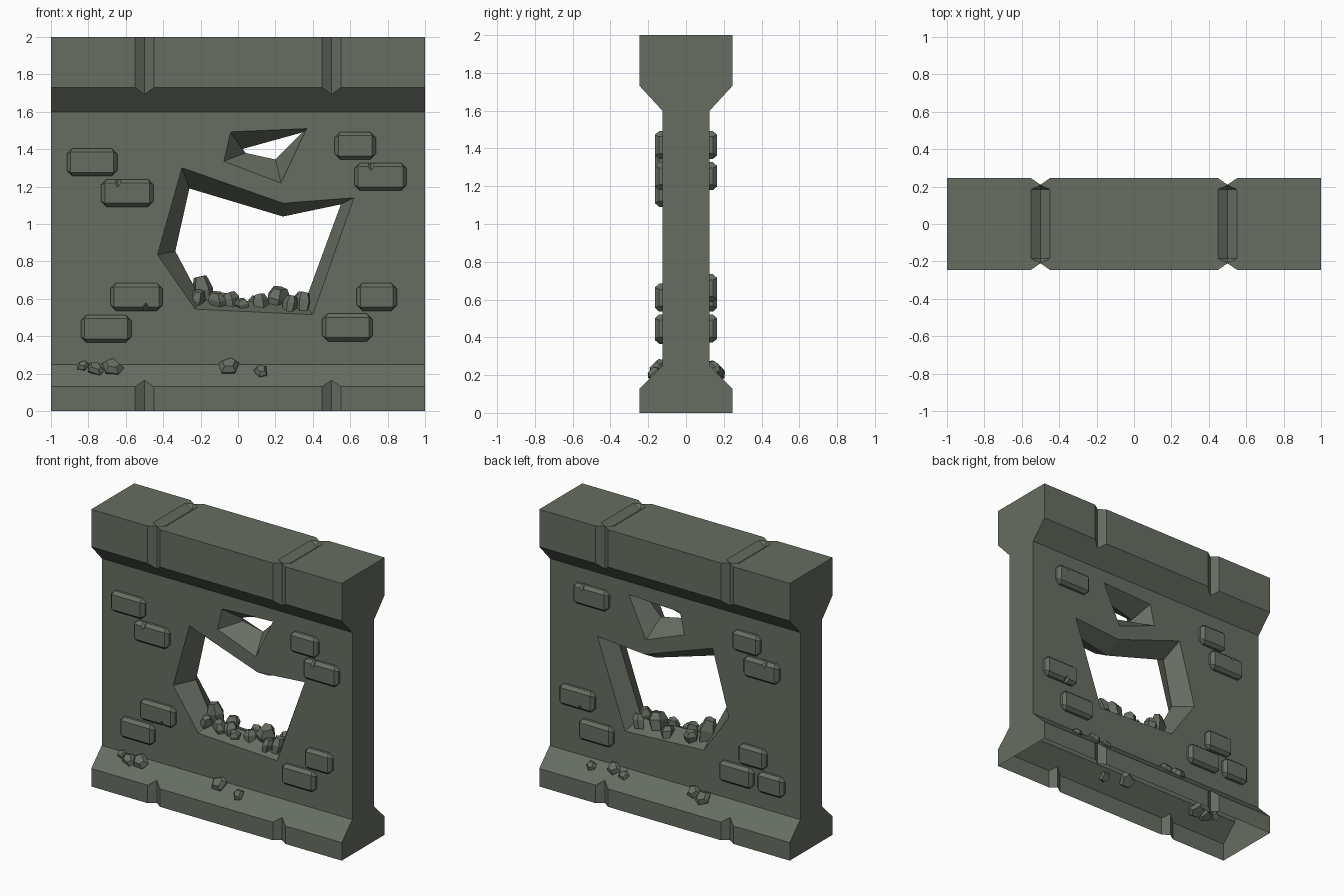
import bpy, bmesh, math, random
from mathutils import Vector

if "Cube" in bpy.data.objects:
    bpy.data.objects.remove(bpy.data.objects["Cube"])

random.seed(4)
stone_mat = bpy.data.materials.new("mossy grey stone")
stone_mat.diffuse_color = (0.135, 0.155, 0.122, 1)
stone_mat.use_nodes = True
stone_mat.node_tree.nodes["Principled BSDF"].inputs["Base Color"].default_value = stone_mat.diffuse_color


def make_object(name, bm):
    bmesh.ops.recalc_face_normals(bm, faces=bm.faces)
    me = bpy.data.meshes.new(name)
    bm.to_mesh(me)
    bm.free()
    me.materials.append(stone_mat)
    ob = bpy.data.objects.new(name, me)
    bpy.context.collection.objects.link(ob)
    return ob


def hull(bm, points):
    vs = [bm.verts.new(p) for p in points]
    res = bmesh.ops.convex_hull(bm, input=vs)
    junk = {v for v in res["geom_interior"] + res["geom_unused"]
            if isinstance(v, bmesh.types.BMVert)}
    if junk:
        bmesh.ops.delete(bm, geom=list(junk), context='VERTS')


def loft(bm, rings):
    rows = [[bm.verts.new(p) for p in r] for r in rings]
    n = len(rows[0])
    for a, b in zip(rows, rows[1:]):
        for i in range(n):
            j = (i + 1) % n
            bm.faces.new((a[i], a[j], b[j], b[i]))
    bm.faces.new(rows[0])
    bm.faces.new(rows[-1][::-1])


def cut(ob, cutter):
    cutter.hide_render = True
    mod = ob.modifiers.new("cut", 'BOOLEAN')
    mod.operation, mod.solver, mod.object = 'DIFFERENCE', 'EXACT', cutter
    dg = bpy.context.evaluated_depsgraph_get()
    me = bpy.data.meshes.new_from_object(ob.evaluated_get(dg))
    ob.modifiers.clear()
    ob.data = me
    bpy.data.objects.remove(cutter)


# Wall slab with a sloped plinth and a heavier coping
half = [(0.245, 0), (0.245, 0.13), (0.125, 0.25), (0.125, 1.6), (0.245, 1.73), (0.245, 2)]
profile = half + [(-y, z) for y, z in reversed(half)]
bm = bmesh.new()
loft(bm, [[(x, y, z) for y, z in profile] for x in (-1, 1)])
wall = make_object("wall", bm)

# Joint grooves in plinth and coping
bm = bmesh.new()
for x in (-0.5, 0.5):
    for s in (-1, 1):
        hull(bm, [(x + dx, s * y, z) for z in (-0.1, 2.1)
                  for dx, y in ((0, 0.21), (0.1, 0.28), (-0.1, 0.28))])
cut(wall, make_object("joint_cutter", bm))
bm = bmesh.new()
for x in (-0.5, 0.5):
    pts = []
    for s in (-1, 1):
        pts += [(x, s * 0.185, 1.965), (x, s * 0.208, 2), (x, s * 0.208, 2.05)]
        pts += [(x + d, s * 0.185, z) for d in (-0.05, 0.05) for z in (2, 2.05)]
    hull(bm, pts)
cut(wall, make_object("top_joint_cutter", bm))

# Broken openings, narrowest at mid thickness
big_out = [(-0.30, 1.30), (0.245, 1.11), (0.62, 1.14), (0.40, 0.515), (-0.23, 0.545), (-0.43, 0.835)]
big_in = [(-0.26, 1.19), (0.24, 1.04), (0.55, 1.105), (0.355, 0.575), (-0.20, 0.60), (-0.335, 0.855)]
small_out = [(-0.04, 1.49), (0.37, 1.51), (0.23, 1.22), (-0.075, 1.335)]
small_in = [(0.02, 1.40), (0.345, 1.49), (0.20, 1.345), (0.04, 1.38)]
bm = bmesh.new()
for outer, inner in ((big_out, big_in), (small_out, small_in)):
    rings = []
    for y in (-0.13, 0, 0.13):
        t = abs(y) / 0.125
        rings.append([(i[0] + (o[0] - i[0]) * t, y, i[1] + (o[1] - i[1]) * t)
                      for o, i in zip(outer, inner)])
    loft(bm, rings)
cut(wall, make_object("opening_cutter", bm))

# The underside is open
bm = bmesh.new()
bm.from_mesh(wall.data)
under = [f for f in bm.faces if f.calc_center_median().z < 0.001]
bmesh.ops.delete(bm, geom=under, context='FACES')
bm.to_mesh(wall.data)
bm.free()


# Raised bricks: side, centre x, centre z, width, chip offset x, chip edge (1 top, -1 bottom)
def brick(side, x, z, w, chip_x=0, chip=0):
    a, b, c = w / 2, 0.074, 0.03
    octagon = [(sx * p, sz * q) for sx in (-1, 1) for sz in (-1, 1)
               for p, q in ((a - c, b), (a, b - c))]
    pts = [(x + p, side * y, z + q) for y in (0.118, 0.142) for p, q in octagon]
    pts += [(x + sx * (a - 0.02), side * 0.165, z + sz * (b - 0.02))
            for sx in (-1, 1) for sz in (-1, 1)]
    bm = bmesh.new()
    hull(bm, pts)
    bmesh.ops.dissolve_limit(bm, angle_limit=0.01, verts=bm.verts, edges=bm.edges)
    ob = make_object("brick", bm)
    if chip:
        bm = bmesh.new()
        e = z + chip * b
        hull(bm, [(x + chip_x - 0.045, side * 0.18, e), (x + chip_x + 0.045, side * 0.18, e),
                  (x + chip_x, side * 0.18, e - chip * 0.06), (x + chip_x, side * 0.13, e),
                  (x + chip_x, side * 0.16, e + chip * 0.05)])
        cut(ob, make_object("chip_cutter", bm))


for b in [(-1, -0.78, 1.33, 0.27), (-1, -0.592, 1.165, 0.28, -0.05, 1),
          (-1, -0.543, 0.61, 0.28, 0.05, -1), (-1, -0.705, 0.44, 0.27),
          (-1, 0.627, 1.418, 0.22), (-1, 0.762, 1.253, 0.28, -0.05, 1),
          (-1, 0.742, 0.61, 0.215), (-1, 0.585, 0.447, 0.27),
          (1, 0.66, 1.418, 0.28, 0.06, 1), (1, 0.77, 0.66, 0.28, -0.04, -1),
          (1, 0.62, 0.447, 0.27), (1, -0.58, 1.418, 0.22),
          (1, -0.70, 1.253, 0.28, -0.04, 1), (1, -0.63, 0.61, 0.22),
          (1, -0.50, 0.447, 0.27), (1, -0.776, 0.447, 0.21)]:
    brick(*b)


# Loose rubble: faceted five-sided chunks
def chunk(bm, loc, r, h, up):
    rot = Vector(up).to_track_quat('Z', 'Y')
    start = random.uniform(0, 6.28)
    angles = [start + 2 * math.pi * i / 5 + random.uniform(-0.25, 0.25) for i in range(5)]
    tilt = random.uniform(-0.2, 0.2)
    pts = []
    for k, z in ((0.8, -0.5), (1, 0.1), (0.6, 0.5)):
        for a in angles:
            p = Vector((r * k * math.cos(a), r * k * math.sin(a), h * z))
            p.z += tilt * p.x
            pts.append(rot @ p + Vector(loc))
    hull(bm, pts)
    

# Rubble on the plinth slopes: side, x, z, radius
bm = bmesh.new()
for s, x, z, r in [(-1, -0.83, 0.24, 0.035), (-1, -0.76, 0.222, 0.048), (-1, -0.67, 0.232, 0.06),
                   (-1, -0.05, 0.235, 0.06), (-1, 0.125, 0.21, 0.042),
                   (1, 0.64, 0.215, 0.038), (1, 0.47, 0.235, 0.05), (1, 0.38, 0.215, 0.038),
                   (1, -0.165, 0.235, 0.05), (1, -0.25, 0.22, 0.058)]:
    chunk(bm, (x, s * (0.378 - z), z), r, r * 1.2, (0, s, 1))
make_object("plinth_rubble", bm)

# Rubble in the bottom of the opening: x, y, z, radius, height
bm = bmesh.new()
for x, y, z, r, h in [(-0.19, 0.02, 0.63, 0.06, 0.18), (-0.22, -0.05, 0.59, 0.045, 0.11),
                      (-0.11, -0.05, 0.59, 0.05, 0.09), (-0.04, -0.03, 0.59, 0.05, 0.09),
                      (0.02, -0.06, 0.57, 0.04, 0.06), (-0.09, 0.07, 0.59, 0.05, 0.08),
                      (0.12, -0.03, 0.58, 0.045, 0.09), (0.21, 0.02, 0.60, 0.07, 0.12),
                      (0.28, -0.06, 0.57, 0.045, 0.09), (0.35, -0.04, 0.58, 0.05, 0.11),
                      (0.33, 0.06, 0.58, 0.045, 0.10), (0.10, 0.07, 0.57, 0.05, 0.08)]:
    chunk(bm, (x, y, z), r, h, (random.uniform(-0.3, 0.3), random.uniform(-0.3, 0.3), 1))
make_object("opening_rubble", bm)
